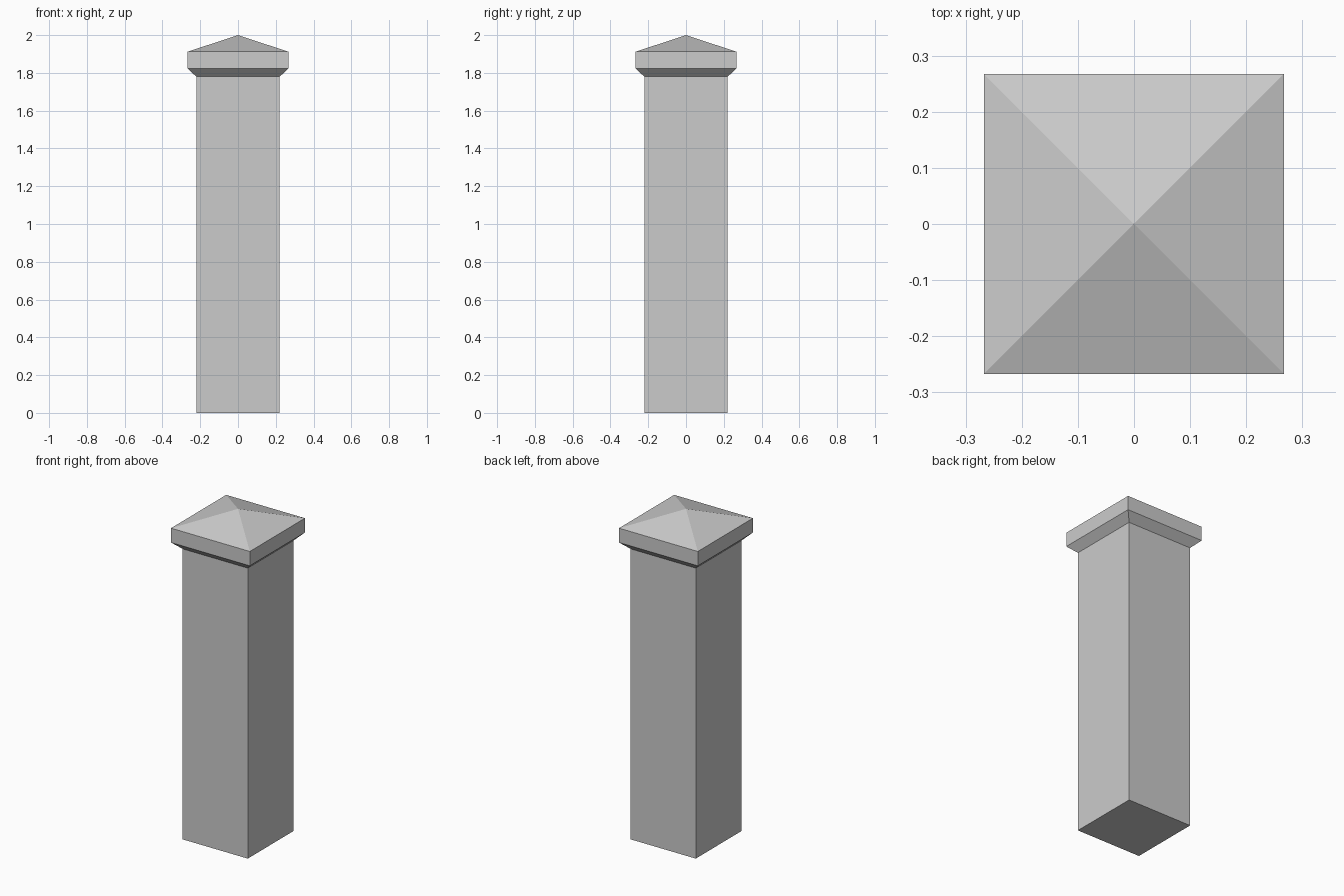
import bpy, bmesh

if "Cube" in bpy.data.objects:
    bpy.data.objects.remove(bpy.data.objects["Cube"])


def square_loft(name, profile):
    """Closed square solid from (half_width, z) rings; zero width makes a point."""
    bm = bmesh.new()
    rings = []
    for w, z in profile:
        corners = [(-w, -w), (w, -w), (w, w), (-w, w)] if w > 0 else [(0, 0)]
        rings.append([bm.verts.new((x, y, z)) for x, y in corners])
    for low, high in zip(rings, rings[1:]):
        for i in range(4):
            j = (i + 1) % 4
            if len(high) == 1:
                bm.faces.new((low[i], low[j], high[0]))
            else:
                bm.faces.new((low[i], low[j], high[j], high[i]))
    # Close the flat ends
    bm.faces.new(rings[0][::-1])
    if len(rings[-1]) == 4:
        bm.faces.new(rings[-1])
    bmesh.ops.recalc_face_normals(bm, faces=bm.faces)
    mesh = bpy.data.meshes.new(name)
    bm.to_mesh(mesh)
    bm.free()
    obj = bpy.data.objects.new(name, mesh)
    bpy.context.collection.objects.link(obj)
    return obj


# Square pillar shaft
square_loft("pillar_shaft", [(0.221, 0), (0.221, 1.78)])

# Cap: flared underside, straight band, pyramid top
square_loft("pillar_cap", [(0.221, 1.78), (0.267, 1.824), (0.267, 1.912), (0, 2.0)])
